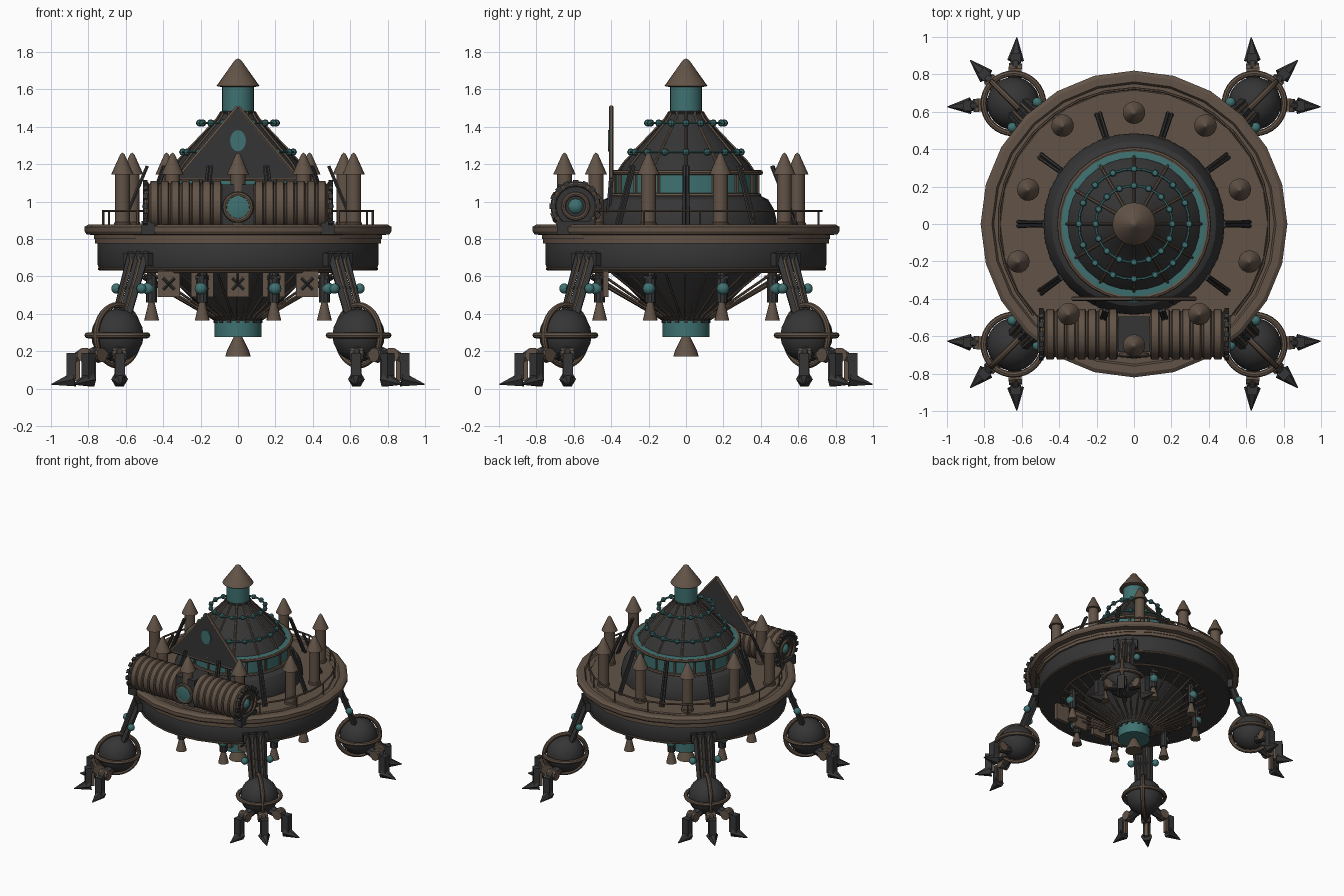
import bpy, bmesh, math
from mathutils import Matrix, Vector

if "Cube" in bpy.data.objects:
    bpy.data.objects.remove(bpy.data.objects["Cube"])

BROWN, DARK, TEAL = 0, 1, 2
mats = []
for name, col in (("bronze brown", (0.122, 0.086, 0.062)), ("dark iron", (0.036, 0.036, 0.037)),
                  ("teal glass", (0.05, 0.165, 0.165))):
    m = bpy.data.materials.new(name)
    m.diffuse_color = (*col, 1)
    m.use_nodes = True
    m.node_tree.nodes["Principled BSDF"].inputs["Base Color"].default_value = m.diffuse_color
    mats.append(m)

I = Matrix.Identity(4)
T = lambda x, y, z: Matrix.Translation((x, y, z))
RZ = lambda deg: Matrix.Rotation(math.radians(deg), 4, 'Z')
RX = lambda deg: Matrix.Rotation(math.radians(deg), 4, 'X')
RY = lambda deg: Matrix.Rotation(math.radians(deg), 4, 'Y')


def polar(r, deg, z):
    a = math.radians(deg)
    return Vector((r * math.cos(a), r * math.sin(a), z))


def finish(bm, name):
    bmesh.ops.recalc_face_normals(bm, faces=bm.faces)
    me = bpy.data.meshes.new(name)
    bm.to_mesh(me)
    bm.free()
    for m in mats:
        me.materials.append(m)
    ob = bpy.data.objects.new(name, me)
    bpy.context.collection.objects.link(ob)
    return ob


def lathe(bm, prof, mat, M=I, n=24, closed=False):
    rings = []
    for r, z in prof:
        if r < 1e-5:
            rings.append([bm.verts.new(M @ Vector((0, 0, z)))])
        else:
            rings.append([bm.verts.new(M @ polar(r, 360 * i / n, z)) for i in range(n)])
    faces = []
    pairs = list(zip(rings, rings[1:])) + ([(rings[-1], rings[0])] if closed else [])
    for a, b in pairs:
        for i in range(n):
            q = [a[i % len(a)], a[(i + 1) % len(a)], b[(i + 1) % len(b)], b[i % len(b)]]
            q = list(dict.fromkeys(q))
            if len(q) > 2:
                faces.append(bm.faces.new(q))
    if not closed:
        faces += [bm.faces.new(r) for r in (rings[0], rings[-1]) if len(r) > 1]
    for f in faces:
        f.material_index = mat


def torus(bm, R, r, mat, M=I, n=32, k=8):
    lathe(bm, [(R + r * math.cos(math.tau * i / k), r * math.sin(math.tau * i / k)) for i in range(k)],
          mat, M, n, True)


def ball(bm, r, mat, M=I, n=12):
    k = n // 2
    lathe(bm, [(r * math.sin(math.pi * i / k), -r * math.cos(math.pi * i / k)) for i in range(k + 1)], mat, M, n)


def rod(bm, a, b, r, mat, n=6, r2=None, M=I):
    a, b = M @ Vector(a), M @ Vector(b)
    R = (b - a).to_track_quat('Z', 'Y').to_matrix().to_4x4()
    lathe(bm, [(r, 0), (r if r2 is None else r2, (b - a).length)], mat, Matrix.Translation(a) @ R, n)


def box(bm, c, s, mat, M=I):
    g = bmesh.ops.create_cube(bm, size=1, matrix=M @ T(*c) @ Matrix.Diagonal((*s, 1)))
    for f in {f for v in g['verts'] for f in v.link_faces}:
        f.material_index = mat


# Hull with ring mouldings, and the deck with its raised rim
bm = bmesh.new()
lathe(bm, [(0.72, 0.83), (0.75, 0.78), (0.75, 0.66), (0.74, 0.635), (0.56, 0.63)], DARK)
lathe(bm, [(0.7, 0.775), (0.765, 0.775), (0.765, 0.80), (0.7, 0.80)], BROWN, closed=True)
torus(bm, 0.56, 0.01, BROWN, T(0, 0, 0.628))
torus(bm, 0.742, 0.008, BROWN, T(0, 0, 0.64))
finish(bm, "hull")
bm = bmesh.new()
lathe(bm, [(0.77, 0.80), (0.77, 0.82), (0.81, 0.825), (0.82, 0.84), (0.82, 0.865), (0.80, 0.878),
           (0.76, 0.878), (0.75, 0.862), (0.72, 0.862), (0.715, 0.87)], BROWN)
finish(bm, "deck")

# Underside: cone, fan of rods, core and nozzle
bm = bmesh.new()
lathe(bm, [(0.40, 0.64), (0.37, 0.60), (0.13, 0.365)], DARK)
for i in range(32):
    rod(bm, polar(0.56, i * 11.25, 0.62), polar(0.125, i * 11.25, 0.37), 0.007, BROWN, 5)
lathe(bm, [(0.125, 0.275), (0.125, 0.37)], TEAL)
for i in range(16):
    box(bm, (0.125, 0, 0.36), (0.012, 0.022, 0.02), DARK, RZ(i * 22.5))
lathe(bm, [(0.068, 0.172), (0.06, 0.2), (0.02, 0.28)], BROWN, n=16)
finish(bm, "lower_core")

# Hanging thrusters
bm = bmesh.new()
for i in range(8):
    M = RZ(22.5 + 45 * i) @ T(0.5, 0, 0)
    lathe(bm, [(0.03, 0.46), (0.03, 0.60), (0.018, 0.64)], DARK, M, 10)
    lathe(bm, [(0.04, 0.365), (0.034, 0.39), (0.014, 0.47)], BROWN, M, 12)
    ball(bm, 0.034, TEAL, M @ T(0.018, 0, 0.535))
    box(bm, (0, 0, 0.595), (0.07, 0.05, 0.02), DARK, M)
finish(bm, "thrusters")

# Row of hanging crossed plates under the front
bm = bmesh.new()
for x in (-0.37, -0.19, 0, 0.19, 0.37):
    M = T(x, -0.43, 0.56)
    box(bm, (0, 0, 0), (0.12, 0.03, 0.14), BROWN, M)
    for s in (-1, 1):
        rod(bm, (-0.03 * s, -0.016, -0.03), (0.03 * s, -0.016, 0.03), 0.008, DARK, 4, M=M)
finish(bm, "hanging_plates")

# Cabin: skirt, window band with sill, domed roof, neck and cap
bm = bmesh.new()
lathe(bm, [(0.485, 0.86), (0.485, 0.90), (0.47, 0.96), (0.44, 1.01), (0.39, 1.035)], DARK, n=32)
lathe(bm, [(0.378, 1.03), (0.378, 1.15), (0.39, 1.165), (0.35, 1.17)], TEAL, n=32)
torus(bm, 0.39, 0.013, BROWN, T(0, 0, 1.033))
torus(bm, 0.398, 0.014, BROWN, T(0, 0, 1.155))
for i in range(16):
    rod(bm, polar(0.383, i * 22.5, 1.03), polar(0.383, i * 22.5, 1.155), 0.01, BROWN)
finish(bm, "cabin")
roof = [(0.36, 1.16), (0.33, 1.205), (0.275, 1.265), (0.185, 1.36), (0.11, 1.44), (0.085, 1.48)]
bm = bmesh.new()
lathe(bm, roof, DARK, n=32)
for i in range(12):
    for (r1, z1), (r2, z2) in zip(roof, roof[1:]):
        rod(bm, polar(r1 + .003, i * 30, z1), polar(r2 + .003, i * 30, z2), 0.008, BROWN)
finish(bm, "cabin_roof")
bm = bmesh.new()
lathe(bm, [(0.085, 1.46), (0.085, 1.62)], TEAL)
lathe(bm, [(0.09, 1.612), (0.115, 1.618), (0.018, 1.755), (0, 1.765)], BROWN)
torus(bm, 0.088, 0.008, DARK, T(0, 0, 1.475))
finish(bm, "top_turret")
bm = bmesh.new()
for R, z in ((0.295, 1.265), (0.205, 1.42)):
    torus(bm, R, 0.007, TEAL, T(0, 0, z), k=6)
    for i in range(16):
        ball(bm, 0.02, TEAL, Matrix.Translation(polar(R, i * 22.5, z)), 8)
finish(bm, "bead_rings")

# Chimneys around the deck and the leaning struts between them
bm = bmesh.new()
for i in range(10):
    M = RZ(18 + 36 * i) @ T((0.595, 0.65)[i % 2], 0, 0)
    lathe(bm, [(0.046, 0.86), (0.046, 0.885), (0.04, 0.89), (0.04, 1.15)], BROWN, M, 16)
    lathe(bm, [(0.06, 1.145), (0.012, 1.252), (0, 1.262)], BROWN, M, 16)
finish(bm, "chimneys")
bm = bmesh.new()
for i in range(10):
    for d in (-1, 1):
        rod(bm, polar(0.62, 36 * i + d, 0.87), polar(0.485, 36 * i + d, 1.19), 0.01, DARK)
finish(bm, "leaning_struts")

# Railing, open at the front
bm = bmesh.new()
angs = [-42 + 12 * i for i in range(23)]
for i, a in enumerate(angs):
    if i % 2 == 0:
        rod(bm, polar(0.725, a, 0.86), polar(0.725, a, 0.955), 0.006, BROWN)
    if i:
        rod(bm, polar(0.725, angs[i - 1], 0.95), polar(0.725, a, 0.95), 0.007, BROWN)
finish(bm, "railing")

# Front gable plate with oval window
bm = bmesh.new()
P = [(-0.325, 1.12), (0.325, 1.12), (0, 1.505)]
lo = [bm.verts.new((x, -0.41, z)) for x, z in P]
hi = [bm.verts.new((x, -0.39, z)) for x, z in P]
fs = [bm.faces.new(lo), bm.faces.new(hi)]
fs += [bm.faces.new((lo[i], lo[(i + 1) % 3], hi[(i + 1) % 3], hi[i])) for i in range(3)]
for f in fs:
    f.material_index = DARK
for (x, z), (u, w) in zip(P, P[1:] + P[:1]):
    rod(bm, (x, -0.4, z), (u, -0.4, w), 0.013, BROWN)
lathe(bm, [(0.042, 0), (0.042, 0.008)], TEAL, T(0, -0.41, 1.325) @ RX(90) @ Matrix.Diagonal((1, 1.35, 1, 1)))
for s in (-1, 1):
    rod(bm, (0.2 * s, -0.42, 0.87), (0.2 * s, -0.4, 1.12), 0.014, DARK)
finish(bm, "front_gable")

# Ribbed tanks lying across the front, with end caps and a central porthole block
for s, side in ((-1, "left"), (1, "right")):
    bm = bmesh.new()
    M = T(0, -0.59, 0.975) @ RY(90 * s)
    prof = [(0.11, 0.085)]
    for i in range(7):
        z = 0.088 + i * 0.056
        prof += [(0.122, z), (0.135, z + 0.006), (0.135, z + 0.042), (0.122, z + 0.048)]
    lathe(bm, prof + [(0.11, 0.48)], BROWN, M)
    lathe(bm, [(0.11, 0.47), (0.11, 0.49)], DARK, M)
    torus(bm, 0.118, 0.014, BROWN, M @ T(0, 0, 0.49))
    torus(bm, 0.065, 0.012, BROWN, M @ T(0, 0, 0.495))
    ball(bm, 0.05, TEAL, M @ T(0, 0, 0.462))
    for i in range(16):
        box(bm, (0.125, 0, 0.497), (0.032, 0.03, 0.024), DARK, M @ RZ(22.5 * i))
    box(bm, (s * 0.48, -0.59, 0.86), (0.07, 0.2, 0.07), DARK)
    finish(bm, side + "_tank")
bm = bmesh.new()
box(bm, (0, -0.59, 0.975), (0.17, 0.19, 0.23), DARK)
lathe(bm, [(0.06, 0), (0.06, 0.02), (0, 0.03)], TEAL, T(0, -0.69, 0.97) @ RX(90))
torus(bm, 0.07, 0.013, BROWN, T(0, -0.70, 0.97) @ RX(90))
finish(bm, "porthole_block")

# Four legs: struts, ringed ball and three clawed toes each
for i, name in enumerate(("back_right", "back_left", "front_left", "front_right")):
    bm = bmesh.new()
    L = RZ(45 + 90 * i)
    for o in (-0.06, 0, 0.06):
        rod(bm, (0.75, o, 0.73), (0.89, o * 0.8, 0.36), 0.022, DARK, 4, M=L)
    for o in (-0.03, 0.03):
        rod(bm, (0.77, o, 0.70), (0.90, o, 0.36), 0.01, BROWN, M=L)
    for o in (-0.095, 0.095):
        ball(bm, 0.028, TEAL, L @ T(0.825, o, 0.535))
        rod(bm, (0.825, 0, 0.535), (0.825, o, 0.535), 0.012, DARK, M=L)
    box(bm, (0.745, 0, 0.69), (0.06, 0.19, 0.07), DARK, L)
    C = L @ T(0.912, 0, 0.285)
    ball(bm, 0.142, DARK, C, 20)
    torus(bm, 0.16, 0.016, BROWN, C)
    torus(bm, 0.162, 0.016, BROWN, C @ RX(90))
    for a in (-48, 0, 48):
        M = C @ RZ(a) @ T(0 if a else -0.025, 0, 0)
        rod(bm, (0.07, 0, -0.08), (0.18, 0, -0.12), 0.042, DARK, 8, 0.03, M)
        rod(bm, (0.175, -0.035, -0.105), (0.175, 0.035, -0.105), 0.04, BROWN, 10, M=M)
        rod(bm, (0.18, 0, -0.09), (0.25, 0, -0.14), 0.028, DARK, 6, M=M)
        box(bm, (0.245, 0, -0.165), (0.05, 0.055, 0.14), DARK, M)
        rod(bm, (0.23, 0, -0.235), (0.352, 0, -0.262), 0.045, DARK, 6, 0.003, M)
        box(bm, (0.215, 0, -0.19), (0.03, 0.03, 0.11), BROWN, M)
    finish(bm, name + "_leg")

# Smooth shading with sharp edges kept
for ob in bpy.context.collection.objects:
    ob.select_set(True)
    bpy.context.view_layer.objects.active = ob
bpy.ops.object.shade_smooth_by_angle(angle=math.radians(32))
